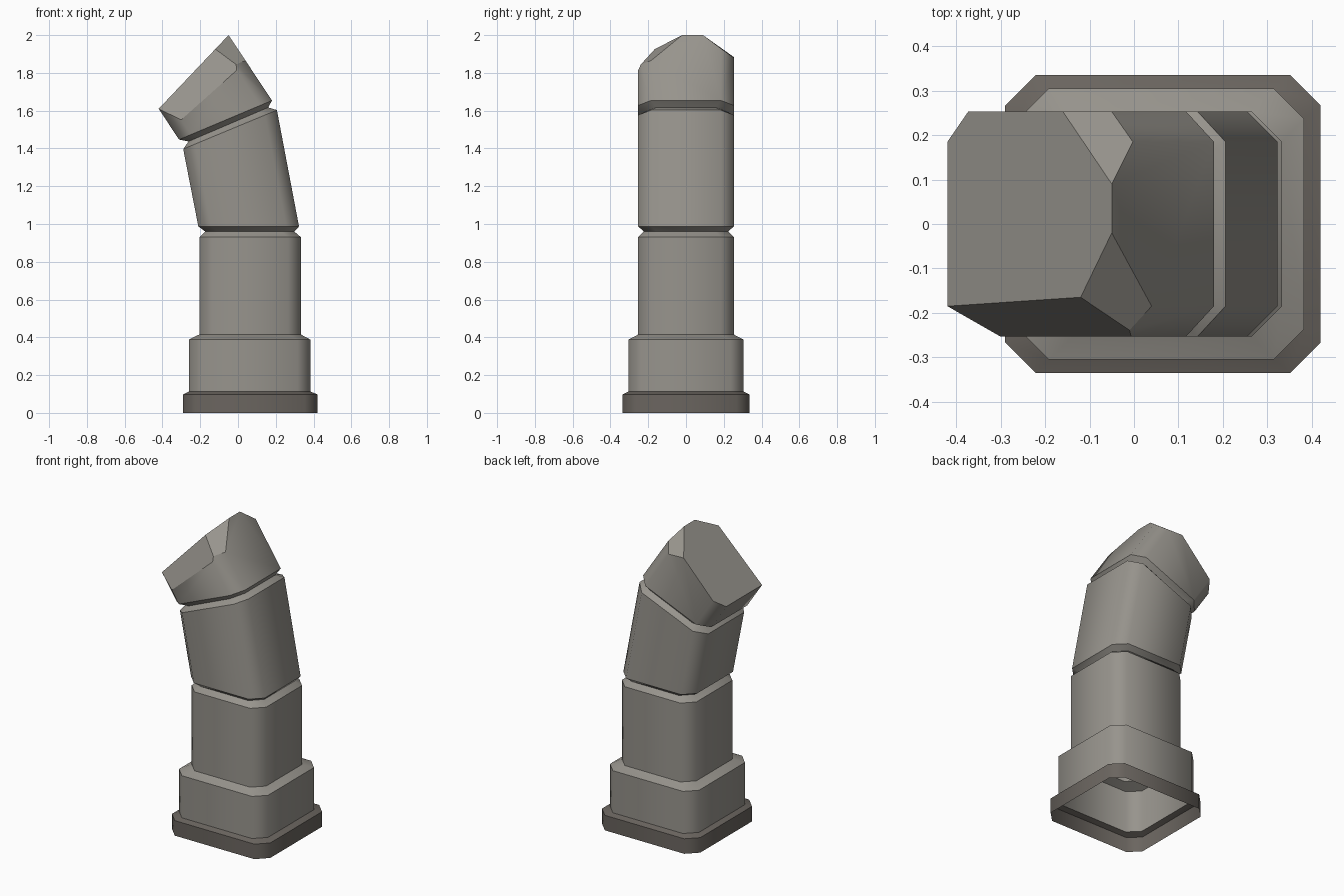
import bpy, bmesh
from mathutils import Vector

if "Cube" in bpy.data.objects:
    bpy.data.objects.remove(bpy.data.objects["Cube"])


def material(name, rgb):
    m = bpy.data.materials.new(name)
    m.diffuse_color = (*rgb, 1)
    m.use_nodes = True
    m.node_tree.nodes["Principled BSDF"].inputs["Base Color"].default_value = m.diffuse_color
    return m


STONE = material("warm grey", (0.31, 0.295, 0.265))
DARK = material("dark grey brown", (0.145, 0.13, 0.115))


def ring(bm, xl, zl, xr, zr, hy, c=0.068):
    """Chamfered rectangle spanning left point to right point, half depth hy."""
    left, right = Vector((xl, 0, zl)), Vector((xr, 0, zr))
    u = (right - left).normalized() * c
    a, b = left + u, right - u
    pts = [(a, -hy), (b, -hy), (right, -hy + c), (right, hy - c),
           (b, hy), (a, hy), (left, hy - c), (left, -hy + c)]
    return [bm.verts.new((p.x, y, p.z)) for p, y in pts]


def loft(rings):
    """Open tube through the rings; ring edges sharp, upright edges smooth."""
    bm = bmesh.new()
    loops = [ring(bm, *r) for r in rings]
    for lo, hi in zip(loops, loops[1:]):
        for i in range(8):
            j = (i + 1) % 8
            bm.faces.new((lo[i], lo[j], hi[j], hi[i])).smooth = True
    for lp in loops:
        for i in range(8):
            bm.edges.get((lp[i], lp[(i + 1) % 8])).smooth = False
    return bm


def finish(bm, name, mat):
    me = bpy.data.meshes.new(name)
    bm.to_mesh(me)
    bm.free()
    me.materials.append(mat)
    ob = bpy.data.objects.new(name, me)
    bpy.context.collection.objects.link(ob)
    return ob


# shared cross-sections
sleeve_foot = (-0.26, 0.113, 0.383, 0.113, 0.305)
column_foot = (-0.205, 0.415, 0.333, 0.415, 0.253)
low_groove = (-0.173, 0.96, 0.298, 0.96, 0.223)
high_groove = (-0.262, 1.437, 0.16, 1.617, 0.225)

# base flange
finish(loft([(-0.29, 0, 0.42, 0, 0.335),
             (-0.29, 0.098, 0.42, 0.098, 0.335), sleeve_foot]),
       "base_flange", DARK)
# lower sleeve
finish(loft([sleeve_foot, (-0.26, 0.388, 0.383, 0.388, 0.305), column_foot]),
       "lower_sleeve", STONE)
# upright column
finish(loft([column_foot, (-0.205, 0.93, 0.333, 0.93, 0.253), low_groove]),
       "upright_column", STONE)
# leaning segment
finish(loft([low_groove, (-0.21, 0.987, 0.323, 0.987, 0.253),
             (-0.29, 1.397, 0.206, 1.603, 0.253), high_groove]),
       "leaning_segment", STONE)

# broken head: overlong tube, then chipped by planes through three points
bm = loft([high_groove, (-0.312, 1.447, 0.18, 1.654, 0.253),
           (-0.636, 1.936, -0.28, 2.346, 0.253)])
cuts = [
    [(-0.42, 0, 1.61), (-0.05, 0, 2.0), (-0.05, 0.1, 2.0)],
    [(-0.42, -0.185, 1.61), (-0.12, -0.165, 1.926), (0.0, -0.253, 1.82)],
    [(-0.05, -0.02, 2.0), (0.04, -0.185, 1.865), (-0.12, -0.165, 1.926)],
    [(-0.16, 0.253, 1.884), (-0.05, 0.09, 2.0), (0.0, 0.19, 1.925)],
]
for tri in cuts:
    a, b, c = map(Vector, tri)
    n = (b - a).cross(c - a).normalized()
    if n.z < 0:
        n = -n
    res = bmesh.ops.bisect_plane(
        bm, geom=bm.verts[:] + bm.edges[:] + bm.faces[:], dist=1e-5,
        plane_co=a, plane_no=n, clear_outer=True)
    edges = [e for e in res["geom_cut"]
             if isinstance(e, bmesh.types.BMEdge) and e.is_boundary]
    cap = bmesh.ops.edgeloop_fill(bm, edges=edges)["faces"]
    for f in cap:
        f.smooth = False
        f.normal_update()
        if f.normal.dot(n) < 0:
            f.normal_flip()
    for e in edges:
        e.smooth = False
finish(bm, "broken_head", STONE)
